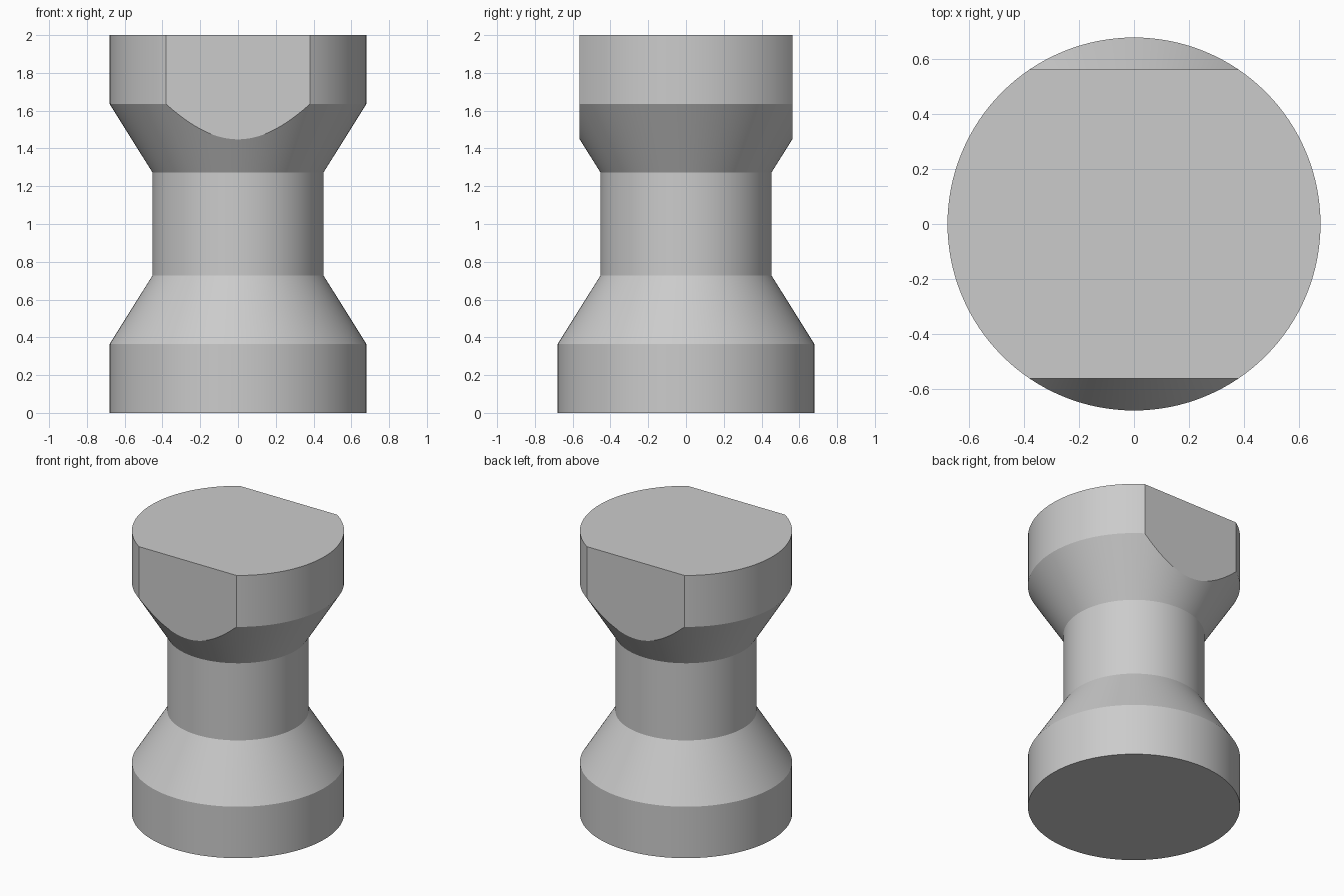
import bpy
import bmesh
import math

if "Cube" in bpy.data.objects:
    bpy.data.objects.remove(bpy.data.objects["Cube"], do_unlink=True)

SEGMENTS = 128
OUTER, WAIST, FLAT = 0.68, 0.453, 0.5625

# Plain grey material
grey = bpy.data.materials.new("plain_grey")
grey.use_nodes = True
colour = (0.6, 0.6, 0.6, 1)
grey.diffuse_color = colour
grey.node_tree.nodes["Principled BSDF"].inputs["Base Color"].default_value = colour

# Turned body: base drum, taper, waist, flare, head drum
profile = [(OUTER, 0), (OUTER, 0.364), (WAIST, 0.727),
           (WAIST, 1.273), (OUTER, 1.636), (OUTER, 2)]
bm = bmesh.new()
verts = [bm.verts.new((r, 0, z)) for r, z in profile]
edges = [bm.edges.new(pair) for pair in zip(verts, verts[1:])]
bmesh.ops.spin(bm, geom=verts + edges, cent=(0, 0, 0), axis=(0, 0, 1),
               angle=math.tau, steps=SEGMENTS)
bmesh.ops.remove_doubles(bm, verts=bm.verts[:], dist=0.0001)


def fill_open_rims():
    rims = [e for e in bm.edges if e.is_boundary]
    bmesh.ops.holes_fill(bm, edges=rims, sides=0)


fill_open_rims()

# Front and back wrench flats, cut through the head only
for side in (-1, 1):
    head = [f for f in bm.faces if f.calc_center_median().z > 1.3]
    geom = set(head)
    for f in head:
        geom.update(f.edges)
        geom.update(f.verts)
    bmesh.ops.bisect_plane(bm, geom=list(geom), dist=0.00001,
                           plane_co=(0, side * FLAT, 0),
                           plane_no=(0, side, 0), clear_outer=True)
    fill_open_rims()

bmesh.ops.recalc_face_normals(bm, faces=bm.faces[:])
mesh = bpy.data.meshes.new("spool_body")
bm.to_mesh(mesh)
bm.free()
mesh.materials.append(grey)

body = bpy.data.objects.new("spool_body", mesh)
bpy.context.collection.objects.link(body)

# Smooth round walls with crisp rims
bpy.ops.object.select_all(action="DESELECT")
body.select_set(True)
bpy.context.view_layer.objects.active = body
bpy.ops.object.shade_smooth_by_angle(angle=math.radians(20))
